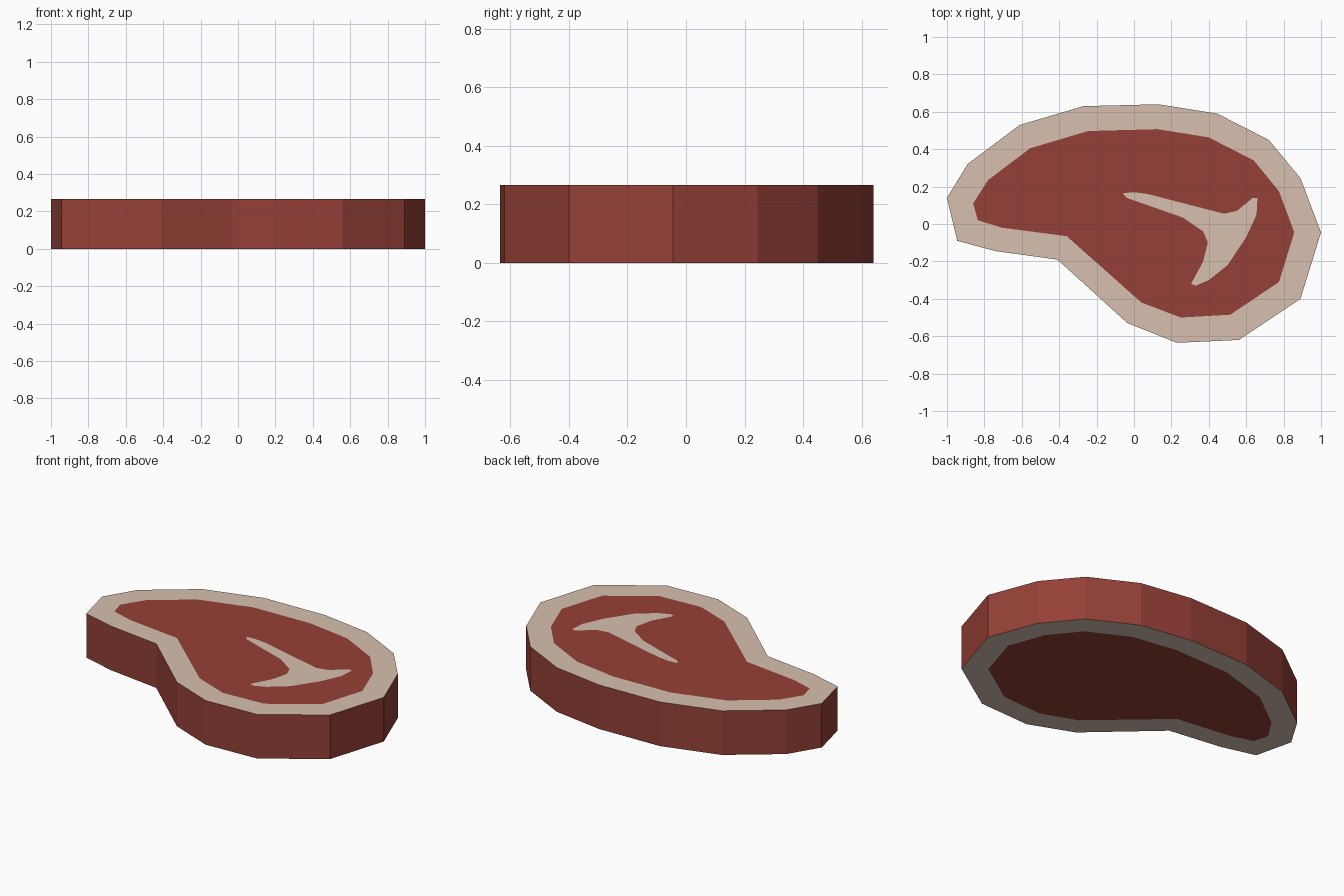
import bpy, bmesh

if "Cube" in bpy.data.objects:
    bpy.data.objects.remove(bpy.data.objects["Cube"])

HEIGHT = 0.265

# Outer outline and the fat/meat boundary, point for point
OUTER = [(-1, .14), (-.89, .32), (-.61, .53), (-.27, .63), (.13, .64), (.445, .59),
         (.72, .45), (.89, .245), (1, -.045), (.89, -.4), (.56, -.62), (.23, -.635),
         (-.035, -.53), (-.41, -.19), (-.74, -.145), (-.945, -.09)]
INNER = [(-.86, .11), (-.78, .235), (-.555, .405), (-.245, .497), (.125, .507), (.4, .463),
         (.64, .34), (.775, .175), (.857, -.045), (.775, -.31), (.515, -.485), (.25, -.5),
         (.04, -.42), (-.36, -.065), (-.705, -.02), (-.835, .02)]
# T-bone inlay outline
BONE = [(-.06, .165), (0, .17), (.075, .16), (.48, .055), (.55, .07), (.635, .14), (.66, .14),
        (.655, .05), (.6, -.07), (.5, -.22), (.4, -.3), (.33, -.33), (.305, -.32),
        (.37, -.2), (.395, -.1), (.37, -.04), (.26, .035), (-.04, .14)]
MEAT, FAT = 0, 1


def make_material(name, rgb):
    mat = bpy.data.materials.new(name)
    mat.diffuse_color = (*rgb, 1)
    mat.use_nodes = True
    mat.node_tree.nodes["Principled BSDF"].inputs["Base Color"].default_value = mat.diffuse_color
    return mat


bm = bmesh.new()


def loop(points, z):
    return [bm.verts.new((x, y, z)) for x, y in points]


def bridge(a, b, mat):
    n = len(a)
    for i in range(n):
        j = (i + 1) % n
        bm.faces.new((a[i], a[j], b[j], b[i])).material_index = mat


def loop_edges(verts):
    edges = []
    for a, b in zip(verts, verts[1:] + verts[:1]):
        edges.append(bm.edges.get((a, b)) or bm.edges.new((a, b)))
    return edges


# Meat side wall, with a fat rim on top and underneath
out_top, out_bot = loop(OUTER, HEIGHT), loop(OUTER, 0)
in_top, in_bot = loop(INNER, HEIGHT), loop(INNER, 0)
bridge(out_bot, out_top, MEAT)
bridge(out_top, in_top, FAT)
bridge(in_bot, out_bot, FAT)

# Meat underside, and meat top with an opening for the bone
bm.faces.new(in_bot).material_index = MEAT
bone = loop(BONE, HEIGHT)
bmesh.ops.triangle_fill(bm, use_beauty=True, normal=(0, 0, 1),
                        edges=loop_edges(in_top) + loop_edges(bone))

# Bone flush with the top
bm.faces.new(bone).material_index = FAT

bmesh.ops.recalc_face_normals(bm, faces=bm.faces)
mesh = bpy.data.meshes.new("steak")
bm.to_mesh(mesh)
bm.free()
mesh.materials.append(make_material("meat", (.30, .052, .038)))
mesh.materials.append(make_material("fat_and_bone", (.68, .53, .43)))
steak = bpy.data.objects.new("steak", mesh)
bpy.context.collection.objects.link(steak)
